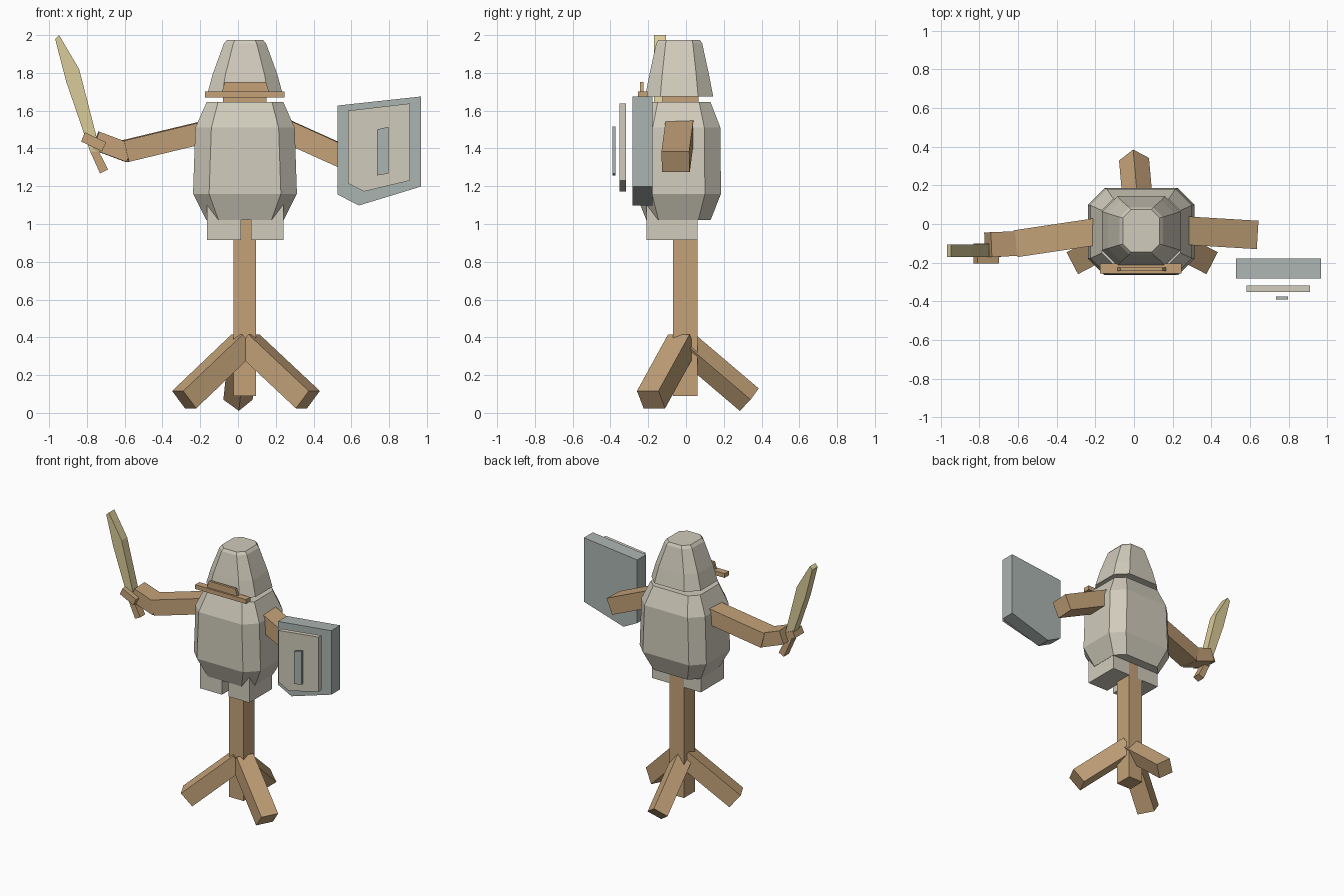
import bpy, bmesh, math
from mathutils import Vector, Matrix

if "Cube" in bpy.data.objects:
    bpy.data.objects.remove(bpy.data.objects["Cube"])


def material(name, rgb):
    m = bpy.data.materials.new(name)
    m.diffuse_color = [(c / 255) ** 2.2 for c in rgb] + [1]
    m.use_nodes = True
    m.node_tree.nodes["Principled BSDF"].inputs["Base Color"].default_value = m.diffuse_color
    return m


CLOTH = material("pale_stone", (207, 202, 186))
WOOD = material("wood", (195, 161, 120))
BLADE = material("dull_brass", (217, 202, 152))
STEEL = material("grey_steel", (170, 179, 175))


def finish(name, bm, mat):
    bmesh.ops.recalc_face_normals(bm, faces=bm.faces)
    mesh = bpy.data.meshes.new(name)
    bm.to_mesh(mesh)
    bm.free()
    mesh.materials.append(mat)
    ob = bpy.data.objects.new(name, mesh)
    bpy.context.collection.objects.link(ob)
    return ob


def loft(name, rings, mat):
    """Skin a list of equal-length point rings and cap both ends."""
    bm = bmesh.new()
    loops = [[bm.verts.new(p) for p in ring] for ring in rings]
    n = len(loops[0])
    for a, b in zip(loops, loops[1:]):
        for i in range(n):
            j = (i + 1) % n
            bm.faces.new((a[i], a[j], b[j], b[i]))
    bm.faces.new(loops[0])
    bm.faces.new(loops[-1])
    return finish(name, bm, mat)


def chamfered(cx, cy, z, hx, hy, c):
    """Rectangle with cut corners, as one ring."""
    pts = [(hx, -hy + c), (hx, hy - c), (hx - c, hy), (-hx + c, hy),
           (-hx, hy - c), (-hx, -hy + c), (-hx + c, -hy), (hx - c, -hy)]
    return [(cx + x, cy + y, z) for x, y in pts]


def block(name, x, y, z, mat):
    return loft(name, [[(x[0], y[0], k), (x[1], y[0], k), (x[1], y[1], k), (x[0], y[1], k)]
                       for k in z], mat)


def beam(name, a, b, w, h, mat, roll=0):
    """Box running from a to b, w wide sideways and h thick."""
    a, b = Vector(a), Vector(b)
    d = (b - a).normalized()
    side = d.cross(Vector((0, 0, 1))).normalized()
    up = side.cross(d)
    turn = Matrix.Rotation(math.radians(roll), 3, d)
    s, u = turn @ side * w / 2, turn @ up * h / 2
    return loft(name, [[p + s + u, p - s + u, p - s - u, p + s - u] for p in (a, b)], mat)


def plate(name, outline, y0, y1, mat):
    """Front-facing outline in x, z given thickness along y."""
    return loft(name, [[(x, y, z) for x, z in outline] for y in (y0, y1)], mat)


# Post and three splayed feet
block("post", (-0.025, 0.095), (-0.07, 0.06), (0.09, 1.06), WOOD)
beam("left_foot", (0.03, -0.02, 0.37), (-0.285, -0.185, 0.07), 0.128, 0.12, WOOD)
beam("right_foot", (0.05, -0.02, 0.37), (0.37, -0.185, 0.07), 0.128, 0.12, WOOD)
beam("back_foot", (0.03, 0.0, 0.355), (0.0, 0.335, 0.07), 0.11, 0.11, WOOD, 45)

# Skirt blocks either side of the post
block("left_skirt", (-0.165, 0.015), (-0.21, 0.06), (0.915, 1.10), CLOTH)
block("right_skirt", (0.07, 0.24), (-0.21, 0.06), (0.915, 1.10), CLOTH)

# Barrel body, neck and helmet
CX, CY = 0.037, -0.04
loft("body", [chamfered(CX, CY, z, hx, hy, c) for z, hx, hy, c in (
    (1.02, 0.205, 0.17, 0.065), (1.16, 0.275, 0.225, 0.085),
    (1.51, 0.263, 0.222, 0.085), (1.645, 0.203, 0.17, 0.06))], CLOTH)
block("neck", (-0.08, 0.15), (-0.125, 0.065), (1.6, 1.72), WOOD)
loft("helmet", [chamfered(CX, CY + 0.004, z, hx, hy, c) for z, hx, hy, c in (
    (1.675, 0.203, 0.18, 0.08), (1.79, 0.172, 0.158, 0.068),
    (1.955, 0.112, 0.122, 0.05), (1.975, 0.095, 0.11, 0.042))], CLOTH)

# Visor
block("visor_bar", (-0.175, 0.245), (-0.255, -0.205), (1.67, 1.702), WOOD)
plate("visor_plate", [(-0.085, 1.70), (0.165, 1.70), (0.148, 1.752), (-0.07, 1.752)],
      -0.243, -0.225, WOOD)

# Arms
beam("right_arm", (0.20, -0.03, 1.517), (0.615, -0.055, 1.33), 0.147, 0.12, WOOD)
beam("left_upper_arm", (-0.13, -0.03, 1.498), (-0.60, -0.10, 1.385), 0.14, 0.115, WOOD)
beam("left_forearm", (-0.575, -0.10, 1.375), (-0.755, -0.107, 1.442), 0.128, 0.10, WOOD)

# Sword
plate("sword_blade", [(-0.968, 1.98), (-0.947, 2.0), (-0.841, 1.82), (-0.751, 1.47),
                      (-0.74, 1.385), (-0.783, 1.385), (-0.91, 1.755)], -0.17, -0.105, BLADE)
plate("sword_guard", [(-0.81, 1.485), (-0.698, 1.432), (-0.72, 1.384), (-0.831, 1.437)],
      -0.205, -0.10, WOOD)
plate("sword_grip", [(-0.79, 1.40), (-0.745, 1.40), (-0.688, 1.288), (-0.73, 1.267)],
      -0.17, -0.11, WOOD)

# Shield: slab, raised panel and centre strip
plate("shield_slab", [(0.527, 1.627), (0.968, 1.675), (0.968, 1.198), (0.64, 1.098),
                      (0.527, 1.156)], -0.283, -0.178, STEEL)
plate("shield_panel", [(0.582, 1.60), (0.91, 1.638), (0.91, 1.23), (0.667, 1.172),
                       (0.582, 1.214)], -0.352, -0.318, CLOTH)
plate("shield_strip", [(0.735, 1.50), (0.797, 1.515), (0.797, 1.267), (0.735, 1.257)],
      -0.39, -0.374, STEEL)
